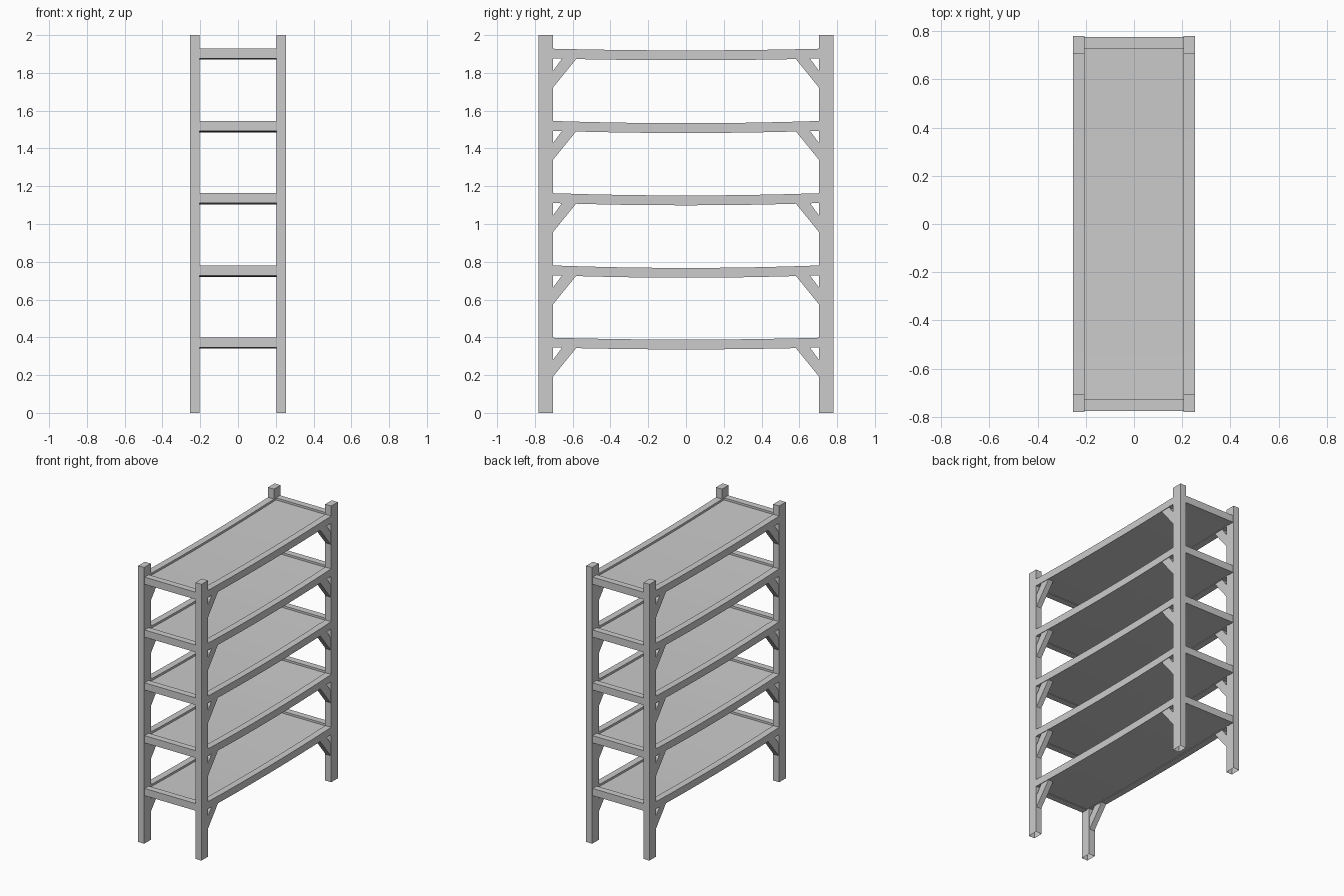
import bpy, bmesh

if "Cube" in bpy.data.objects:
    bpy.data.objects.remove(bpy.data.objects["Cube"])

X0, X1 = 0.205, 0.253      # post inner / outer x
Y0, Y1 = 0.705, 0.78       # post inner / outer y
THICK = 0.052              # rail height
LEVELS = [0.398 + 0.3825 * i for i in range(5)]
SAGS = [0.010, 0.013, 0.012, 0.012, 0.009]


def finish(name, bm):
    bmesh.ops.recalc_face_normals(bm, faces=bm.faces)
    mesh = bpy.data.meshes.new(name)
    bm.to_mesh(mesh)
    bm.free()
    obj = bpy.data.objects.new(name, mesh)
    bpy.context.collection.objects.link(obj)
    return obj


def prism(name, profile, x0, x1, open_bottom=False):
    """Extrude a (y, z) profile from x0 to x1."""
    bm = bmesh.new()
    face = bm.faces.new([bm.verts.new((x0, y, z)) for y, z in profile])
    res = bmesh.ops.extrude_face_region(bm, geom=[face])
    verts = [g for g in res["geom"] if isinstance(g, bmesh.types.BMVert)]
    bmesh.ops.translate(bm, verts=verts, vec=(x1 - x0, 0, 0))
    bmesh.ops.recalc_face_normals(bm, faces=bm.faces)
    if open_bottom:
        low = [f for f in bm.faces if all(v.co.z < 1e-5 for v in f.verts)]
        bmesh.ops.delete(bm, geom=low, context='FACES_ONLY')
    return finish(name, bm)


def sagging(name, x0, x1, half, bottom, top, sag, n=8):
    """Long board along y that dips slightly at the middle."""
    ys = [-half + 2 * half * i / n for i in range(n + 1)]
    dip = lambda y: -sag * max(0, 1 - (y / Y0) ** 2)
    profile = [(y, bottom + dip(y)) for y in ys]
    profile += [(y, top + dip(y)) for y in reversed(ys)]
    return prism(name, profile, x0, x1)


def box_profile(y0, y1, z0, z1):
    return [(y0, z0), (y1, z0), (y1, z1), (y0, z1)]


# corner posts, hollow at the foot
for sx in (-1, 1):
    for sy in (-1, 1):
        prism("corner_post", box_profile(sy * Y0, sy * Y1, 0, 2),
              sx * X0, sx * X1, True)

for top, sag in zip(LEVELS, SAGS):
    bottom = top - THICK
    # recessed shelf panel
    sagging("shelf_panel", -X0, X0, 0.73, bottom + 0.004, top - 0.015, sag)
    for sx in (-1, 1):
        # long side rails
        sagging("side_rail", sx * X0, sx * X1, Y0, bottom, top, sag)
        # diagonal braces between post and rail
        for sy in (-1, 1):
            pts = [(Y0, bottom - 0.155), (0.58, bottom - 0.001),
                   (0.655, bottom + 0.001), (Y0, bottom - 0.066)]
            prism("corner_brace", [(sy * y, z) for y, z in pts],
                  sx * (X0 + 0.004), sx * (X1 - 0.004))
    # short end rails
    for sy in (-1, 1):
        prism("end_rail", box_profile(sy * 0.728, sy * 0.775, bottom, top), -X0, X0)
